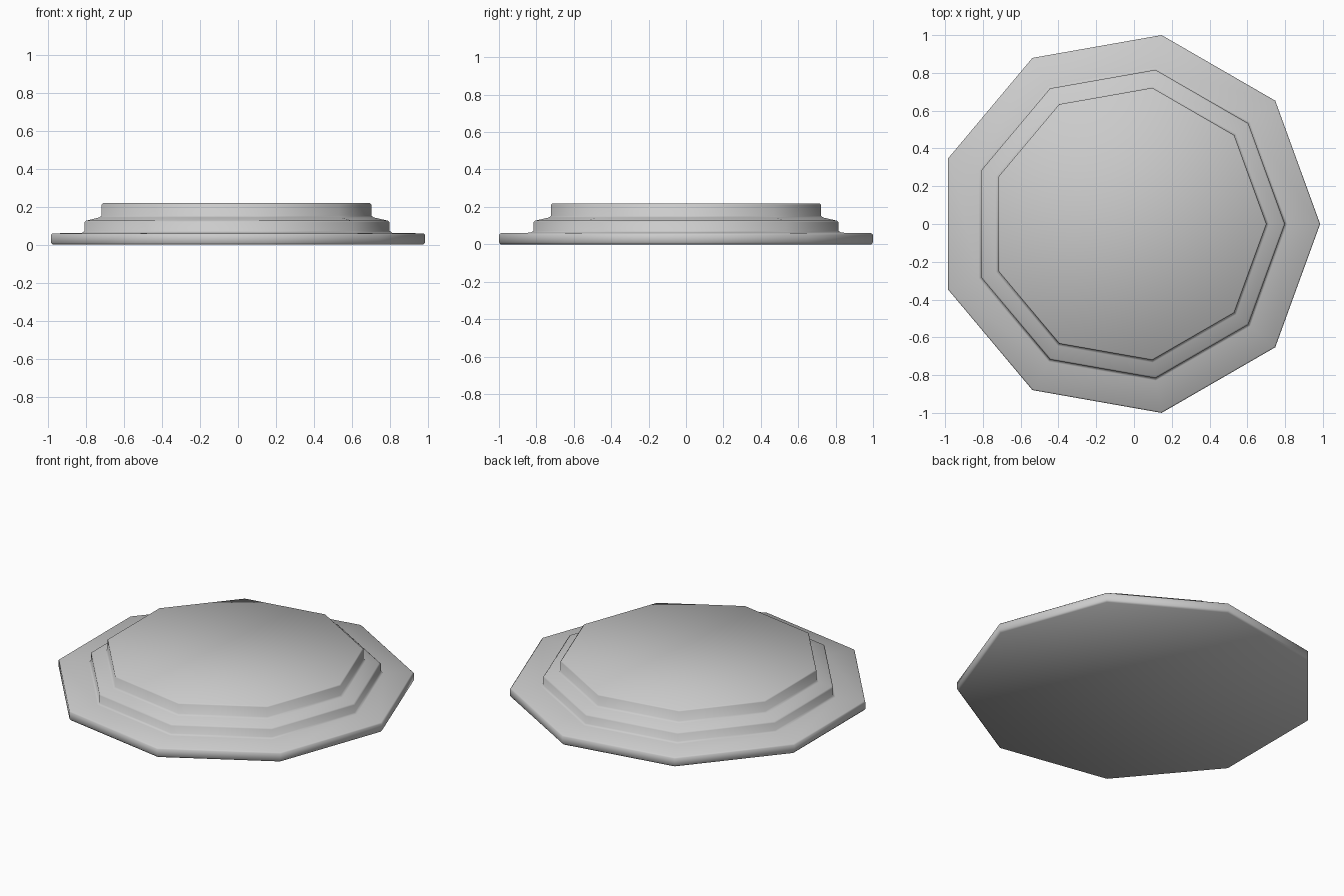
import bpy, bmesh
from math import cos, sin, tau

if "Cube" in bpy.data.objects:
    bpy.data.objects.remove(bpy.data.objects["Cube"])

SIDES = 9
CENTRE_X = -0.03   # centres the bounding box of the odd-sided outline

# Stepped profile: (corner radius, height)
PROFILE = [
    (1.006, 0.0), (1.0154, 0.01), (1.0154, 0.052), (1.008, 0.059),    # base slab
    (0.842, 0.062), (0.829, 0.072), (0.829, 0.118), (0.82, 0.126),    # middle step
    (0.745, 0.143), (0.732, 0.153), (0.732, 0.211), (0.725, 0.218),   # top step
]

# Stack of nine-sided rings joined by quads, capped at both ends
bm = bmesh.new()
rings = [[bm.verts.new((CENTRE_X + r * cos(tau * i / SIDES), r * sin(tau * i / SIDES), z))
          for i in range(SIDES)] for r, z in PROFILE]
for low, high in zip(rings, rings[1:]):
    for i in range(SIDES):
        j = (i + 1) % SIDES
        bm.faces.new((low[i], low[j], high[j], high[i]))
bm.faces.new(rings[0][::-1])
bm.faces.new(rings[-1])
for f in bm.faces:
    f.smooth = True

mesh = bpy.data.meshes.new("stepped_plinth")
bm.to_mesh(mesh)
bm.free()
plinth = bpy.data.objects.new("stepped_plinth", mesh)
bpy.context.collection.objects.link(plinth)
